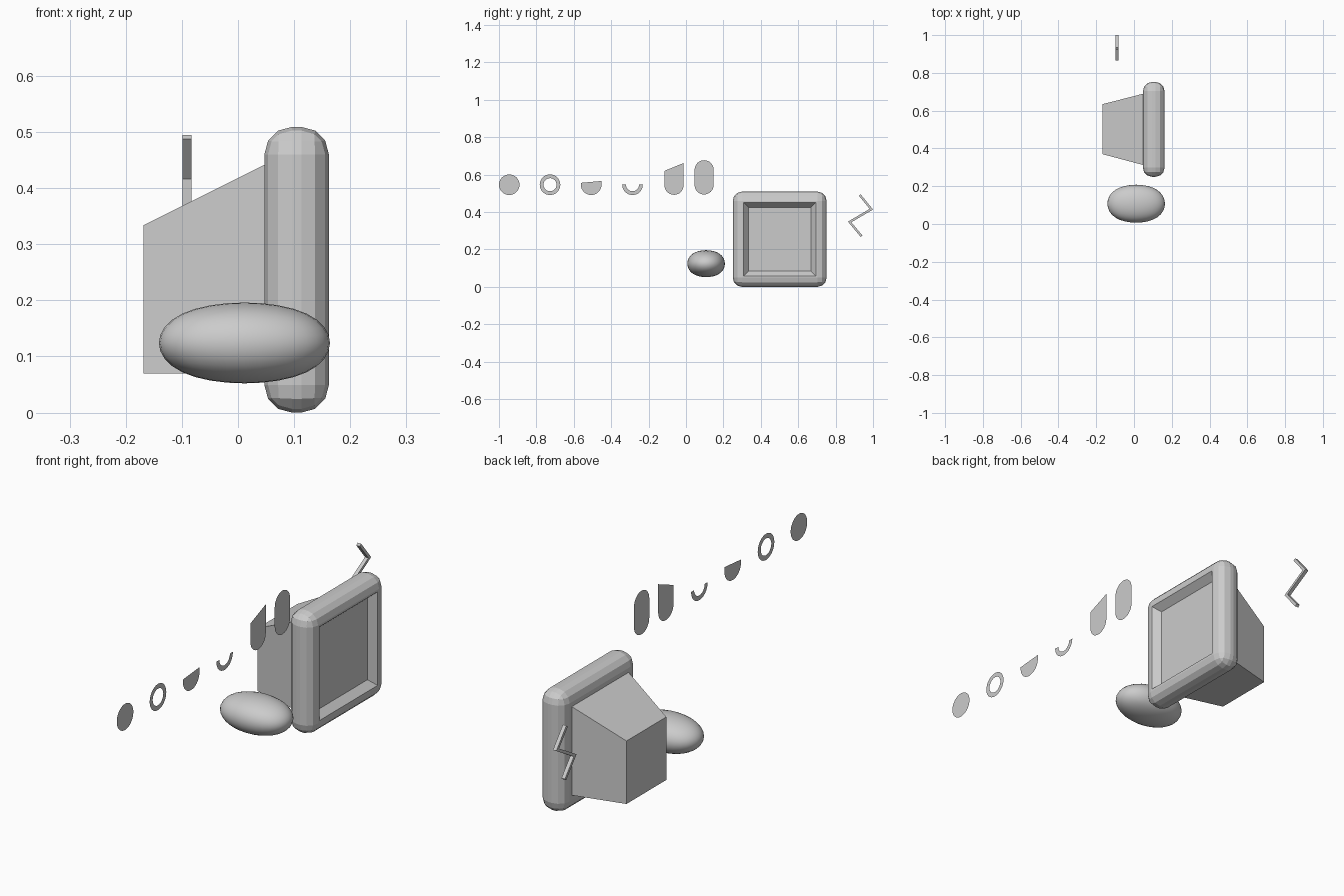
import bpy, bmesh, math
from mathutils import Vector

if "Cube" in bpy.data.objects:
    bpy.data.objects.remove(bpy.data.objects["Cube"])


def make(name, bm, recalc=True):
    if recalc:
        bmesh.ops.recalc_face_normals(bm, faces=bm.faces[:])
    me = bpy.data.meshes.new(name)
    bm.to_mesh(me)
    bm.free()
    ob = bpy.data.objects.new(name, me)
    bpy.context.collection.objects.link(ob)
    return ob


def box(lo, hi):
    bm = bmesh.new()
    bmesh.ops.create_cube(bm, size=1)
    for v in bm.verts:
        v.co = Vector([(a + b) / 2 + c * (b - a) for a, b, c in zip(lo, hi, v.co)])
    return bm


def arc(cy, cz, r, a0, a1, n):
    return [(cy + r * math.cos(math.radians(a0 + (a1 - a0) * i / n)),
             cz + r * math.sin(math.radians(a0 + (a1 - a0) * i / n))) for i in range(n + 1)]


# Monitor frame: rounded slab with a sloped screen recess
bm = box((0.047, 0.25, 0.0), (0.162, 0.752, 0.509))
bmesh.ops.bevel(bm, geom=bm.edges[:], offset=0.049, segments=3, profile=0.5, affect='EDGES')
front = max(bm.faces, key=lambda f: f.normal.x * f.calc_area())
bmesh.ops.inset_region(bm, faces=[front], thickness=0.013)
bmesh.ops.inset_region(bm, faces=[front], thickness=0.036)
for v in front.verts:
    v.co.x -= 0.03
make("monitor_frame", bm)

# Monitor housing: tapered box behind the frame
bm = box((-0.168, 0.312, 0.07), (0.05, 0.69, 0.443))
for v in bm.verts:
    if v.co.x < 0:
        v.co.y = 0.37 if v.co.y < 0.5 else 0.634
        if v.co.z > 0.2:
            v.co.z = 0.334
make("monitor_housing", bm)

# Smooth rounded body beside the monitor
lo, hi = Vector((-0.141, 0.007, 0.052)), Vector((0.164, 0.208, 0.196))
bm = bmesh.new()
bmesh.ops.create_cube(bm, size=2)
body = make("rounded_body", bm)
sub = body.modifiers.new("smooth", 'SUBSURF')
sub.levels = sub.render_levels = 3
bpy.context.view_layer.update()
ev = body.evaluated_get(bpy.context.evaluated_depsgraph_get())
half = max(v.co.x for v in ev.data.vertices)
body.location = (lo + hi) / 2
body.scale = (hi - lo) / (2 * half)
for p in body.data.polygons:
    p.use_smooth = True

# Zigzag cord: mitred strip of constant thickness
path = [Vector(p) for p in ((0.929, 0.491), (0.991, 0.415), (0.875, 0.347), (0.939, 0.270))]
T, X0, X1 = 0.006, -0.099, -0.083
bm = bmesh.new()
rings = []
for i, p in enumerate(path):
    dirs = [(path[j + 1] - path[j]).normalized() for j in (i - 1, i) if 0 <= j < len(path) - 1]
    n0 = Vector((-dirs[0].y, dirs[0].x))
    n1 = Vector((-dirs[-1].y, dirs[-1].x))
    m = (n0 + n1).normalized()
    m *= T / m.dot(n0)
    a, b = p + m, p - m
    rings.append([bm.verts.new(c) for c in
                  ((X0, *a), (X1, *a), (X1, *b), (X0, *b))])
for r, s in zip(rings, rings[1:]):
    for k in range(4):
        bm.faces.new((r[k], r[(k + 1) % 4], s[(k + 1) % 4], s[k]))
bm.faces.new(rings[0])
bm.faces.new(rings[-1])
make("zigzag_cord", bm)

# Row of flat shapes, all in one plane
PX, CZ, R, RI = 0.138, 0.546, 0.055, 0.035


def flat(name, pts):
    bm = bmesh.new()
    bm.faces.new([bm.verts.new((PX, y, z)) for y, z in pts])
    make(name, bm, False)


def band(name, cy, a0, a1, n):
    bm = bmesh.new()
    outer, inner = ([bm.verts.new((PX, y, z)) for y, z in arc(cy, CZ, r, a0, a1, n)]
                    for r in (R, RI))
    for i in range(n):
        bm.faces.new((inner[i], outer[i], outer[i + 1], inner[i + 1]))
    bmesh.ops.remove_doubles(bm, verts=bm.verts[:], dist=1e-5)
    make(name, bm, False)


flat("flat_disc", arc(-0.945, CZ, R, 0, 360, 32)[:-1])
band("flat_ring", -0.727, 0, 360, 32)
flat("flat_half_disc", arc(-0.507, CZ, R, 180, 360, 16) + [(-0.452, 0.566), (-0.562, 0.556)])
band("flat_half_ring", -0.286, 180, 360, 16)
flat("flat_slanted_tab", arc(-0.064, 0.543, 0.051, 180, 360, 16) + [(-0.013, 0.662), (-0.115, 0.62)])
flat("flat_capsule", arc(0.097, 0.545, 0.051, 180, 360, 16) + arc(0.097, 0.626, 0.051, 0, 180, 16))
